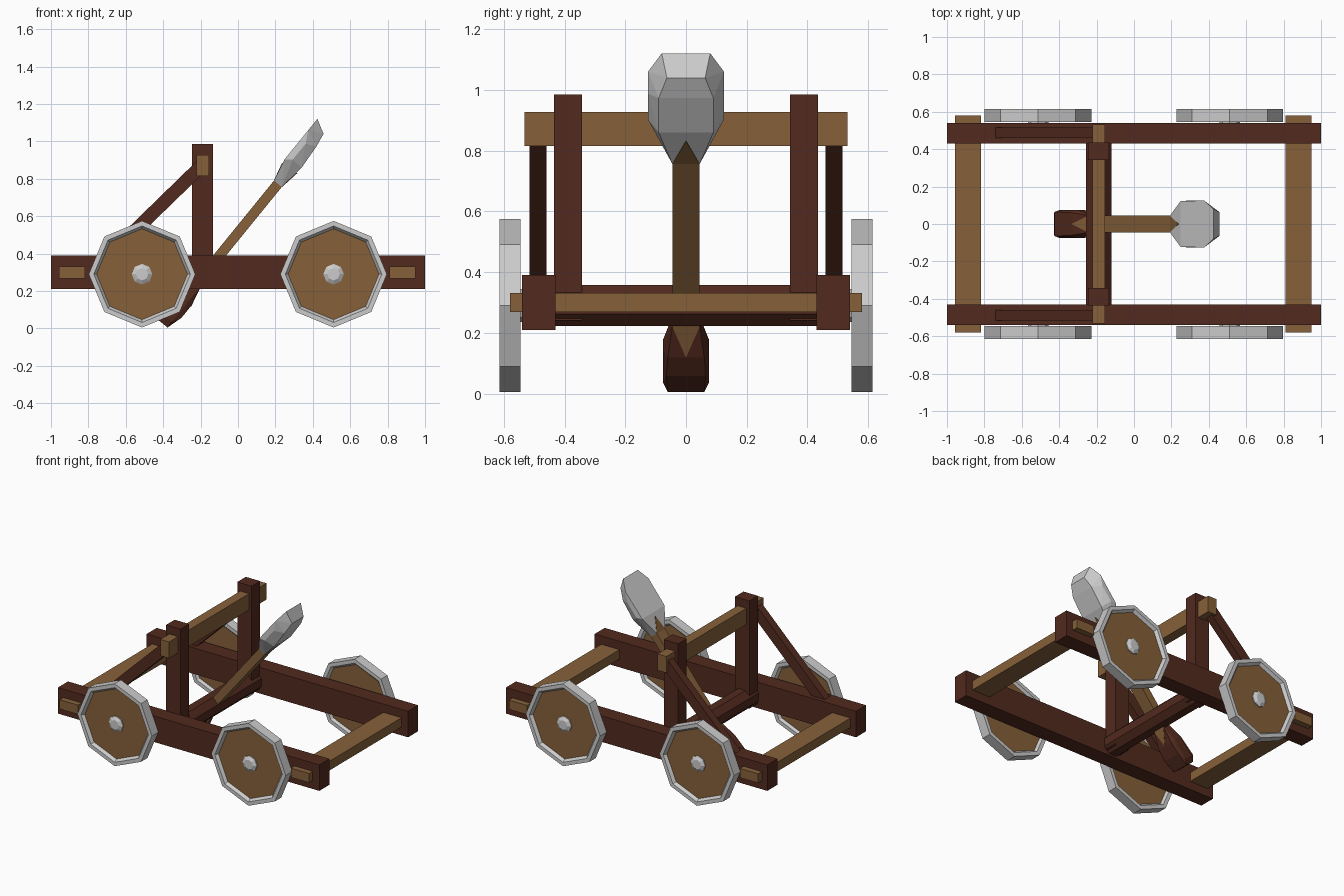
import bpy, bmesh, math
from mathutils import Vector, Matrix

if "Cube" in bpy.data.objects:
    bpy.data.objects.remove(bpy.data.objects["Cube"])


def material(name, rgb):
    m = bpy.data.materials.new(name)
    m.diffuse_color = (*rgb, 1)
    m.use_nodes = True
    m.node_tree.nodes["Principled BSDF"].inputs["Base Color"].default_value = m.diffuse_color
    return m


DARK = material("dark_wood", (0.085, 0.023, 0.013))
LIGHT = material("light_wood", (0.24, 0.12, 0.042))


def finish(name, bm, mat=None):
    bmesh.ops.recalc_face_normals(bm, faces=bm.faces)
    me = bpy.data.meshes.new(name)
    bm.to_mesh(me)
    bm.free()
    ob = bpy.data.objects.new(name, me)
    bpy.context.collection.objects.link(ob)
    if mat:
        me.materials.append(mat)
    return ob


def box(name, lo, hi, mat):
    lo, hi = Vector(lo), Vector(hi)
    bm = bmesh.new()
    bmesh.ops.create_cube(bm, size=1, matrix=Matrix.Translation((lo + hi) / 2)
                          @ Matrix.Diagonal((*(hi - lo), 1)))
    return finish(name, bm, mat)


def lathe(name, profile, centre, mat=None, closed=False, turn=0.0):
    """Eight-sided lathe around the y axis; profile is (radius, y)."""
    bm = bmesh.new()
    rings = []
    for r, y in profile:
        rings.append([bm.verts.new((centre[0] + r * math.cos(turn + k * math.pi / 4), y,
                                    centre[1] + r * math.sin(turn + k * math.pi / 4)))
                      for k in range(8)])
    pairs = list(zip(rings, rings[1:]))
    if closed:
        pairs.append((rings[-1], rings[0]))
    else:
        bm.faces.new(rings[0])
        bm.faces.new(rings[-1])
    for a, b in pairs:
        for k in range(8):
            n = (k + 1) % 8
            bm.faces.new((a[k], a[n], b[n], b[k]))
    return finish(name, bm, mat)


# Throwing arm frame: t runs along the arm, s is perpendicular (up and left)
def arm_point(t, y, s):
    return Vector((-0.096 + 0.631 * t - 0.776 * s, y, 0.393 + 0.776 * t + 0.631 * s))


def arm_hull(name, pts, mat=None):
    """Convex solid from (t, half width, s) points, mirrored across y = 0."""
    bm = bmesh.new()
    for t, y, s in pts:
        for side in ((1, -1) if y else (1,)):
            bm.verts.new(arm_point(t, y * side, s))
    res = bmesh.ops.convex_hull(bm, input=bm.verts)
    loose = [v for v in bm.verts if not v.link_faces]
    bmesh.ops.delete(bm, geom=loose, context='VERTS')
    bmesh.ops.dissolve_limit(bm, angle_limit=0.03, verts=bm.verts, edges=bm.edges)
    return finish(name, bm, mat)


# Frame: rails, uprights and diagonal braces on both sides
for side, tag in ((-1, "front"), (1, "back")):
    def span(a, b):
        return sorted((a * side, b * side))
    y0, y1 = span(0.43, 0.54)
    box(tag + "_rail", (-1, y0, 0.21), (1, y1, 0.39), DARK)
    y0, y1 = span(0.342, 0.435)
    box(tag + "_upright", (-0.245, y0, 0.24), (-0.135, y1, 0.985), DARK)
    bm = bmesh.new()
    y0, y1 = span(0.46, 0.515)
    outline = ((-0.75, 0.38), (-0.19, 0.925), (-0.19, 0.825), (-0.70, 0.33))
    face = bm.faces.new([bm.verts.new((x, y0, z)) for x, z in outline])
    ext = bmesh.ops.extrude_face_region(bm, geom=[face])
    bmesh.ops.translate(bm, vec=(0, y1 - y0, 0),
                        verts=[v for v in ext["geom"] if isinstance(v, bmesh.types.BMVert)])
    finish(tag + "_brace", bm, DARK)

# Crossbars
box("left_crossbar", (-0.958, -0.58, 0.268), (-0.818, 0.58, 0.332), LIGHT)
box("right_crossbar", (0.81, -0.58, 0.268), (0.95, 0.58, 0.332), LIGHT)
box("top_crossbar", (-0.222, -0.532, 0.815), (-0.155, 0.532, 0.928), LIGHT)
lathe("pivot_beam", [(0.073, -0.435), (0.073, 0.435)], (-0.188, 0.29), DARK, turn=math.pi / 8)

# Throwing arm with pointed tongues overlapping the bowl and the counterweight
arm_hull("throwing_arm", [(t, 0.045, s) for t in (-0.2, 0.49) for s in (-0.027, 0.027)], LIGHT)
arm_hull("upper_tongue", [(0.49, 0.045, -0.028), (0.49, 0.045, 0.028),
                          (0.60, 0, -0.045), (0.59, 0, 0.053)], LIGHT)
arm_hull("lower_tongue", [(-0.2, 0.045, -0.028), (-0.2, 0.045, 0.028),
                          (-0.31, 0, -0.054), (-0.31, 0, 0.056)], LIGHT)

# Bowl at the top, counterweight at the bottom
arm_hull("bowl", [(0.49, 0.045, -0.027), (0.49, 0.045, 0.027),
                  (0.637, 0.09, -0.044), (0.615, 0.123, 0.055),
                  (0.64, 0.125, 0.02), (0.775, 0.09, -0.034), (0.815, 0.125, 0.055),
                  (0.75, 0.125, 0.02), (0.893, 0.08, 0.055), (0.851, 0.063, -0.021)])
arm_hull("counterweight", [(-0.2, 0.045, -0.027), (-0.2, 0.045, 0.027),
                           (-0.31, 0.06, -0.052), (-0.31, 0.06, 0.055),
                           (-0.30, 0.075, -0.025), (-0.30, 0.075, 0.03),
                           (-0.39, 0.065, -0.052), (-0.44, 0.065, 0.065),
                           (-0.44, 0.075, -0.025), (-0.44, 0.075, 0.03),
                           (-0.478, 0.06, -0.027), (-0.478, 0.06, 0.04)], DARK)

# Wheels: metal rim, recessed wooden disc, metal hub
for side, row in ((-1, "front"), (1, "back")):
    for x, col in ((-0.513, "left"), (0.511, "right")):
        tag, c = row + "_" + col, (x, 0.29)
        lathe(tag + "_rim", [(r, y * side) for r, y in
              ((0.285, 0.545), (0.285, 0.615), (0.258, 0.615), (0.243, 0.595),
               (0.243, 0.56), (0.258, 0.545))], c, closed=True)
        lathe(tag + "_disc", [(0.25, 0.56 * side), (0.25, 0.595 * side)], c, LIGHT)
        lathe(tag + "_hub", [(r, y * side) for r, y in
              ((0.055, 0.535), (0.055, 0.602), (0.033, 0.615))], c)
